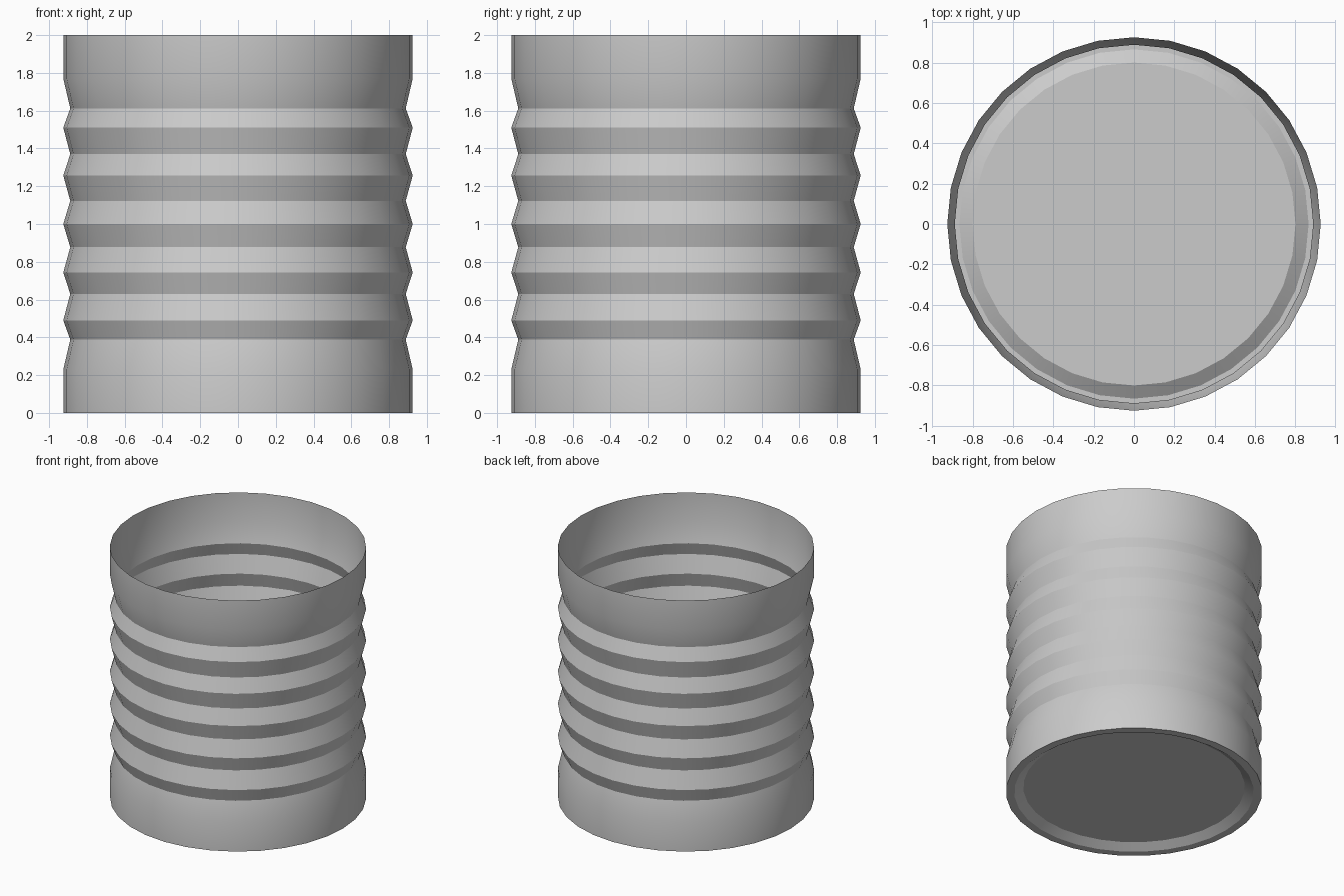
import bpy, bmesh, math

if "Cube" in bpy.data.objects:
    bpy.data.objects.remove(bpy.data.objects["Cube"])

SIDES = 32
R_OUT, R_IN = 0.925, 0.888

# profile: raised base panel, flat foot ring, ribbed wall, open top
profile = [(0.80, 0.042), (0.865, 0.0), (R_OUT, 0.0), (R_OUT, 0.23)]
valleys = [0.388, 0.63, 0.877, 1.123, 1.37, 1.612]
peaks = [0.49, 0.743, 1.0, 1.257, 1.51, 1.77]
for v, p in zip(valleys, peaks):
    profile += [(R_IN, v), (R_OUT, p)]
profile.append((R_OUT, 2.0))

bm = bmesh.new()
rings = []
for r, z in profile:
    rings.append([bm.verts.new((r * math.cos(2 * math.pi * i / SIDES),
                                r * math.sin(2 * math.pi * i / SIDES), z))
                  for i in range(SIDES)])

# wall faces between neighbouring rings
for a, b in zip(rings, rings[1:]):
    for i in range(SIDES):
        j = (i + 1) % SIDES
        bm.faces.new((a[i], a[j], b[j], b[i]))

# base panel, facing down
bm.faces.new(list(reversed(rings[0])))

mesh = bpy.data.meshes.new("ribbed_open_can")
bm.to_mesh(mesh)
bm.free()
can = bpy.data.objects.new("ribbed_open_can", mesh)
bpy.context.collection.objects.link(can)

# smooth around the can, crisp at the ribs
bpy.context.view_layer.objects.active = can
can.select_set(True)
bpy.ops.object.shade_smooth_by_angle(angle=math.radians(28))
